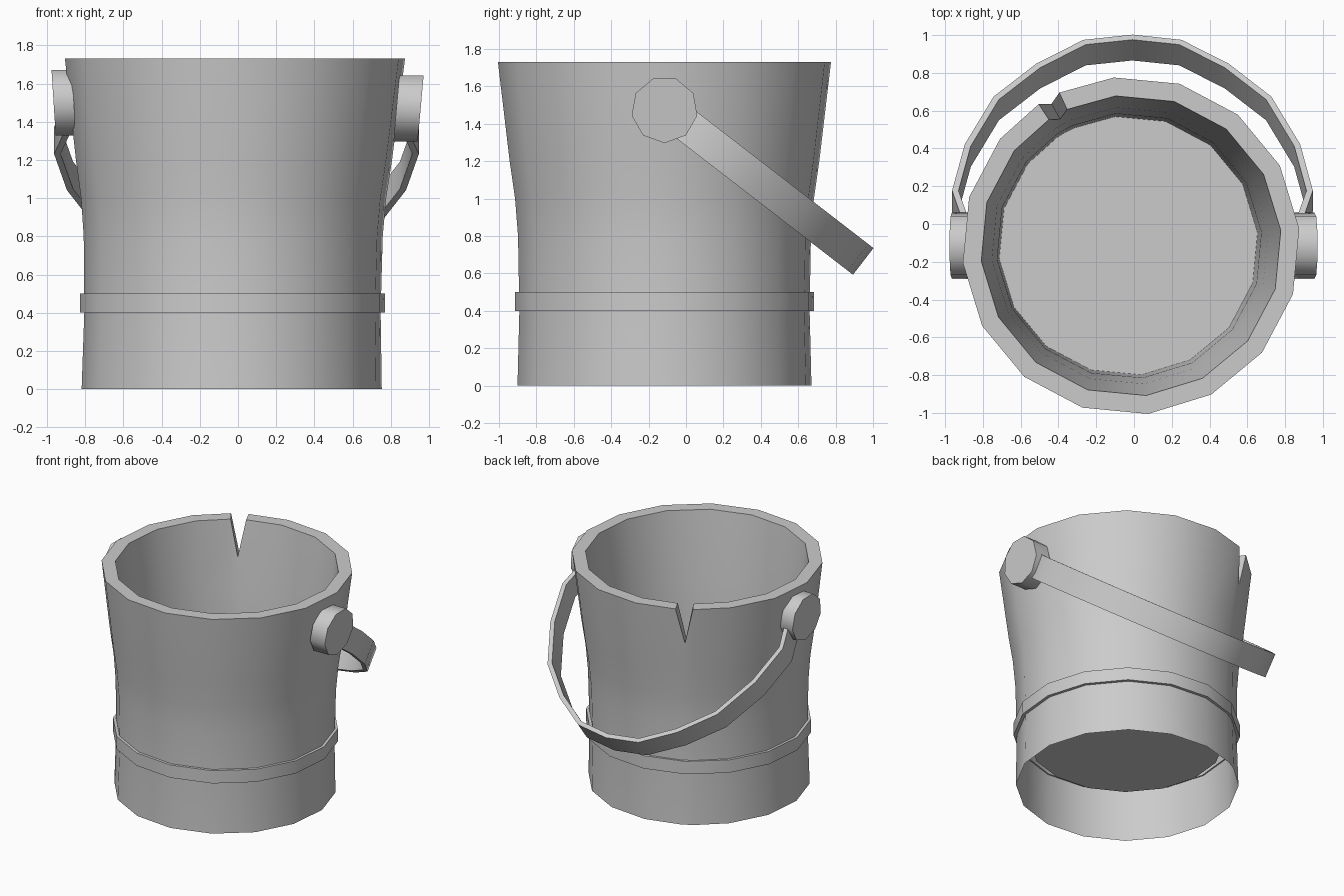
import bpy, bmesh
from math import sin, cos, radians
from mathutils import Vector

if "Cube" in bpy.data.objects:
    bpy.data.objects.remove(bpy.data.objects["Cube"])


def make(name, verts, faces, angle=30, recalc=True):
    me = bpy.data.meshes.new(name)
    me.from_pydata(verts, [], faces)
    if recalc:
        bm = bmesh.new()
        bm.from_mesh(me)
        bmesh.ops.recalc_face_normals(bm, faces=bm.faces)
        bm.to_mesh(me)
        bm.free()
    ob = bpy.data.objects.new(name, me)
    bpy.context.collection.objects.link(ob)
    bpy.ops.object.select_all(action='DESELECT')
    ob.select_set(True)
    bpy.context.view_layer.objects.active = ob
    bpy.ops.object.shade_smooth_by_angle(angle=radians(angle))
    return ob


def ring_point(r, z, deg):
    # the bucket leans very slightly sideways
    a = radians(deg)
    return (-0.033 + 0.01 * z + r * cos(a), -0.115 + r * sin(a), z)


def grid_faces(rows, cols, wrap_rows=False):
    return [(i * cols + j, i * cols + (j + 1) % cols,
             (i + 1) % rows * cols + (j + 1) % cols, (i + 1) % rows * cols + j)
            for i in range(rows if wrap_rows else rows - 1) for j in range(cols)]


SIDES, PHASE = 16, 5.8
angles = [PHASE + 360 / SIDES * k for k in range(SIDES)]

# bucket wall: open skirt, flared outside, flat rim, inner wall and raised floor
profile = [(0.79, 0), (0.78, 0.4), (0.787, 0.8), (0.803, 1.0), (0.832, 1.2), (0.895, 1.73),
           (0.797, 1.73), (0.735, 1.2), (0.703, 0.8), (0.687, 0.34)]
notch = angles[5] + 0.8
cols = angles[:5] + [notch - 4, notch, notch + 4] + angles[6:]
verts = []
for r, z in profile:
    for a in cols:
        # V-shaped crack in the rim
        if a == notch and z == 1.73:
            verts.append(ring_point(r - (0.035 if r > 0.85 else 0.03), 1.45, a))
        else:
            verts.append(ring_point(r, z, a))
n = len(cols)
faces = grid_faces(len(profile), n)
faces.append(tuple(range((len(profile) - 1) * n, len(profile) * n)))
make("bucket", verts, faces, recalc=False)

# raised hoop around the lower body
hoop = [(0.803, 0.4), (0.803, 0.5), (0.77, 0.5), (0.77, 0.4)]
make("hoop", [ring_point(r, z, a) for r, z in hoop for a in angles],
     grid_faces(4, SIDES, True))


# nine-sided handle mounts, slightly tilted
def mount(name, inner, outer, z, slope):
    v = []
    for x in (inner, outer):
        for k in range(9):
            a = radians(180 + 40 * k)
            dz = 0.178 * cos(a)
            v.append((x + slope * dz, -0.115 + 0.178 * sin(a), z + dz))
    f = grid_faces(2, 9) + [tuple(range(9)), tuple(range(9, 18))]
    make(name, v, f, 45)


mount("mount_right", 0.83, 0.957, 1.475, 0.09)
mount("mount_left", -0.86, -0.966, 1.505, -0.064)

# drooping flat strap handle
half = [(0.90, 0.10), (0.955, 0.30), (0.888, 0.61), (0.735, 0.93), (0.51, 1.15), (0.26, 1.31)]
path = [Vector(p) for p in half] + [Vector((0, 1.345))] + [Vector((-x, v)) for x, v in half[::-1]]
along, across = Vector((0, 0.79, -0.61)), Vector((0, 0.61, 0.79))
pivot = Vector((-0.008, -0.115, 1.485))
verts = []
for i, p in enumerate(path):
    t = (path[min(i + 1, len(path) - 1)] - path[max(i - 1, 0)]).normalized()
    inner = p + Vector((-t.y, t.x)) * 0.034
    for q, w in ((p, 0.09), (p, -0.09), (inner, -0.09), (inner, 0.09)):
        verts.append(pivot + Vector((q.x, 0, 0)) + along * q.y + across * w)
m = len(path)
make("handle", verts, grid_faces(m, 4) + [(0, 1, 2, 3), tuple(range(4 * m - 4, 4 * m))])
